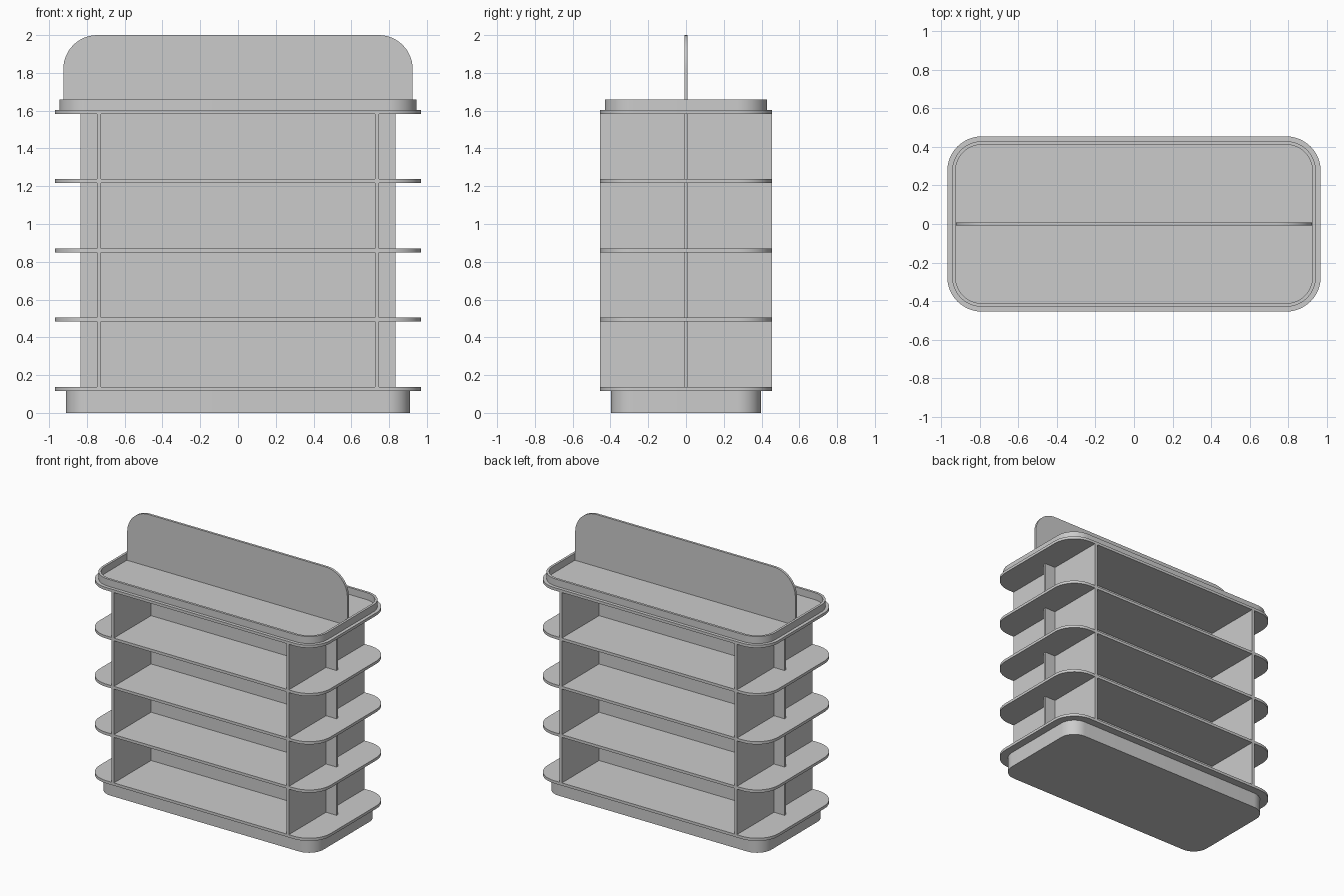
import bpy, bmesh
from math import sin, cos, pi

if "Cube" in bpy.data.objects:
    bpy.data.objects.remove(bpy.data.objects["Cube"])

CX, CY = 0.79, 0.275   # shared corner centres of all rounded plates
SEG = 12


def rounded_loop(r):
    """Rounded rectangle around the shared corner centres, counter-clockwise."""
    pts = []
    for i, (sx, sy) in enumerate([(1, 1), (-1, 1), (-1, -1), (1, -1)]):
        for k in range(SEG + 1):
            a = (i + k / SEG) * pi / 2
            pts.append((sx * CX + r * cos(a), sy * CY + r * sin(a)))
    return pts


def finish(name, bm):
    bmesh.ops.recalc_face_normals(bm, faces=bm.faces)
    me = bpy.data.meshes.new(name)
    bm.to_mesh(me)
    bm.free()
    ob = bpy.data.objects.new(name, me)
    bpy.context.collection.objects.link(ob)
    bpy.ops.object.select_all(action='DESELECT')
    ob.select_set(True)
    bpy.context.view_layer.objects.active = ob
    bpy.ops.object.shade_smooth_by_angle(angle=pi / 6)
    return ob


def prism(name, pts, offset):
    """Extrude a closed 3D outline by an offset vector."""
    bm = bmesh.new()
    face = bm.faces.new([bm.verts.new(p) for p in pts])
    ext = bmesh.ops.extrude_face_region(bm, geom=[face], use_keep_orig=True)
    verts = [g for g in ext['geom'] if isinstance(g, bmesh.types.BMVert)]
    bmesh.ops.translate(bm, verts=verts, vec=offset)
    return finish(name, bm)


def plate(name, r, z0, z1):
    return prism(name, [(x, y, z0) for x, y in rounded_loop(r)], (0, 0, z1 - z0))


def box(name, x0, x1, y0, y1, z0, z1):
    return prism(name, [(x0, y0, z0), (x1, y0, z0), (x1, y1, z0), (x0, y1, z0)],
                 (0, 0, z1 - z0))


# plinth and five shelves
plate("base_plinth", 0.121, 0, 0.117)
PITCH, Z0, T = 0.3666, 0.117, 0.021
for i in range(5):
    z = Z0 + i * PITCH
    plate(f"shelf_{i + 1}", 0.18, z, z + T)

# upright panels in each bay: two dividers, central back panel with end fins
for i in range(4):
    lo, hi = Z0 + i * PITCH + T, Z0 + (i + 1) * PITCH
    for side, s in (("left", -1), ("right", 1)):
        box(f"{side}_divider_{i + 1}", s * 0.735 - 0.011, s * 0.735 + 0.011,
            -0.455, 0.455, lo, hi)
        a, b = sorted((s * 0.746, s * 0.835))
        box(f"{side}_fin_{i + 1}", a, b, -0.009, 0.009, lo, hi)
    box(f"centre_panel_{i + 1}", -0.724, 0.724, -0.009, 0.009, lo, hi)

# raised rim around the top tray
top = Z0 + 4 * PITCH + T
bm = bmesh.new()
rings = [[bm.verts.new((x, y, z)) for x, y in rounded_loop(r)]
         for r, z in ((0.155, top), (0.155, 1.658), (0.137, 1.658), (0.137, top))]
n = len(rings[0])
for a, b in zip(rings, rings[1:] + rings[:1]):
    for k in range(n):
        j = (k + 1) % n
        bm.faces.new((a[k], a[j], b[j], b[k]))
finish("tray_rim", bm)

# header board with rounded upper corners
R, W = 0.18, 0.925
arc = [(W - R + R * cos(k / SEG * pi / 2), 2 - R + R * sin(k / SEG * pi / 2))
       for k in range(SEG + 1)]
outline = [(W, top)] + arc + [(-x, z) for x, z in reversed(arc)] + [(-W, top)]
prism("header_board", [(x, -0.009, z) for x, z in outline], (0, 0.018, 0))
